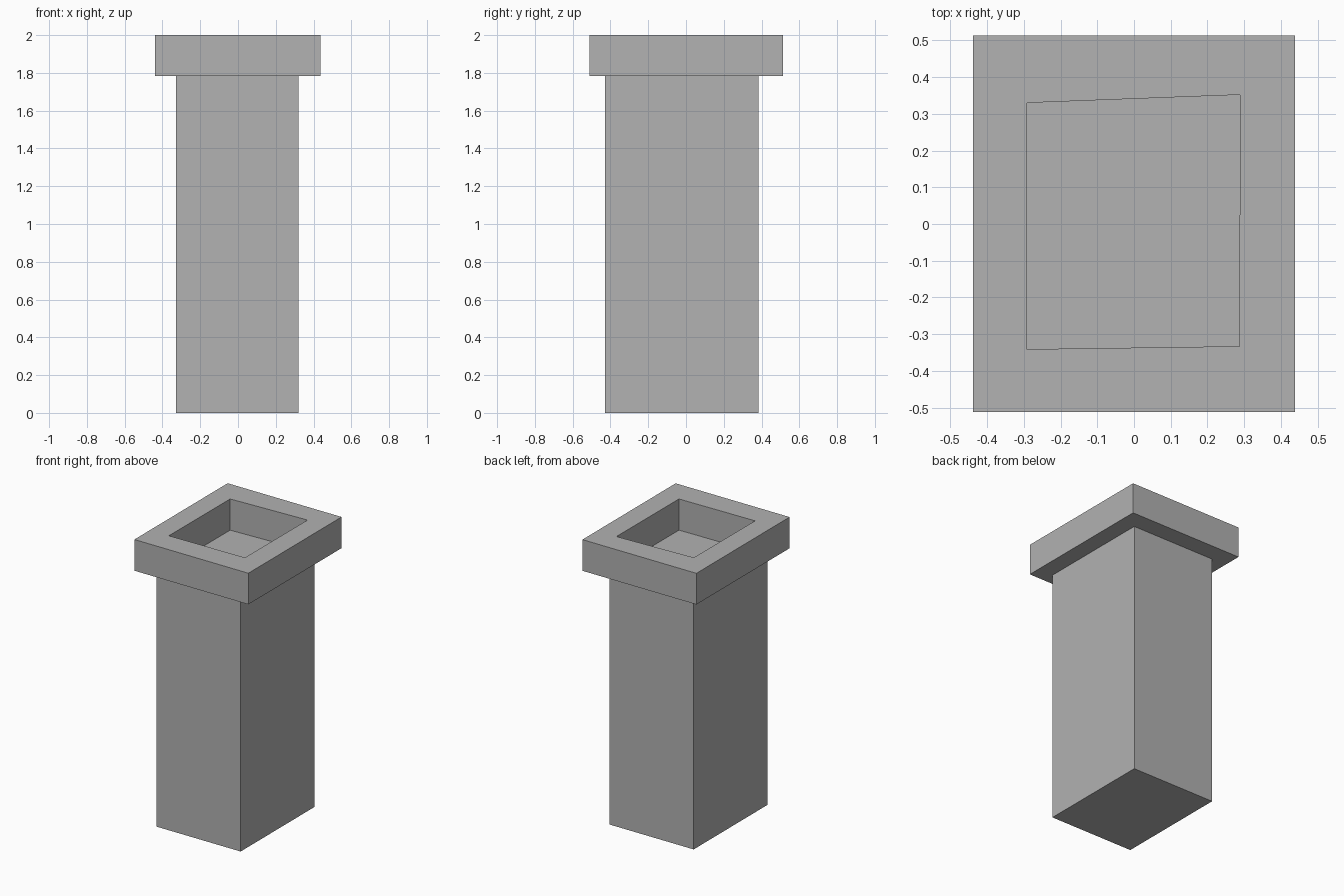
import bpy
import bmesh

default_cube = bpy.data.objects.get("Cube")
if default_cube:
    bpy.data.objects.remove(default_cube, do_unlink=True)

grey = bpy.data.materials.new("plain_grey")
grey.use_nodes = True
colour = (0.445, 0.445, 0.445, 1)
grey.diffuse_color = colour
grey.node_tree.nodes["Principled BSDF"].inputs["Base Color"].default_value = colour

CAP_BASE, CAP_TOP = 1.783, 2.0


def rectangle(x0, x1, y0, y1):
    return [(x0, y0), (x1, y0), (x1, y1), (x0, y1)]


def finish(name, bm):
    bmesh.ops.recalc_face_normals(bm, faces=bm.faces)
    mesh = bpy.data.meshes.new(name)
    bm.to_mesh(mesh)
    bm.free()
    mesh.materials.append(grey)
    obj = bpy.data.objects.new(name, mesh)
    bpy.context.collection.objects.link(obj)
    return obj


def ring(bm, outline, z):
    return [bm.verts.new((x, y, z)) for x, y in outline]


def bridge(bm, a, b):
    for i in range(len(a)):
        j = (i + 1) % len(a)
        bm.faces.new((a[i], a[j], b[j], b[i]))


# Column: a plain block, slightly off centre, whose top is the recess floor
bm = bmesh.new()
outline = rectangle(-0.328, 0.32, -0.428, 0.384)
bottom, top = ring(bm, outline, 0), ring(bm, outline, CAP_BASE)
bridge(bm, bottom, top)
bm.faces.new(bottom)
bm.faces.new(top)
finish("column", bm)

# Cap: a rectangular frame around a slightly skewed opening
bm = bmesh.new()
outer = rectangle(-0.439, 0.438, -0.512, 0.513)
opening = [(-0.293, -0.341), (0.287, -0.333), (0.289, 0.352), (-0.291, 0.33)]
loops = [ring(bm, outer, CAP_BASE), ring(bm, outer, CAP_TOP),
         ring(bm, opening, CAP_TOP), ring(bm, opening, CAP_BASE)]
for k in range(4):
    bridge(bm, loops[k], loops[(k + 1) % 4])
finish("cap_frame", bm)
